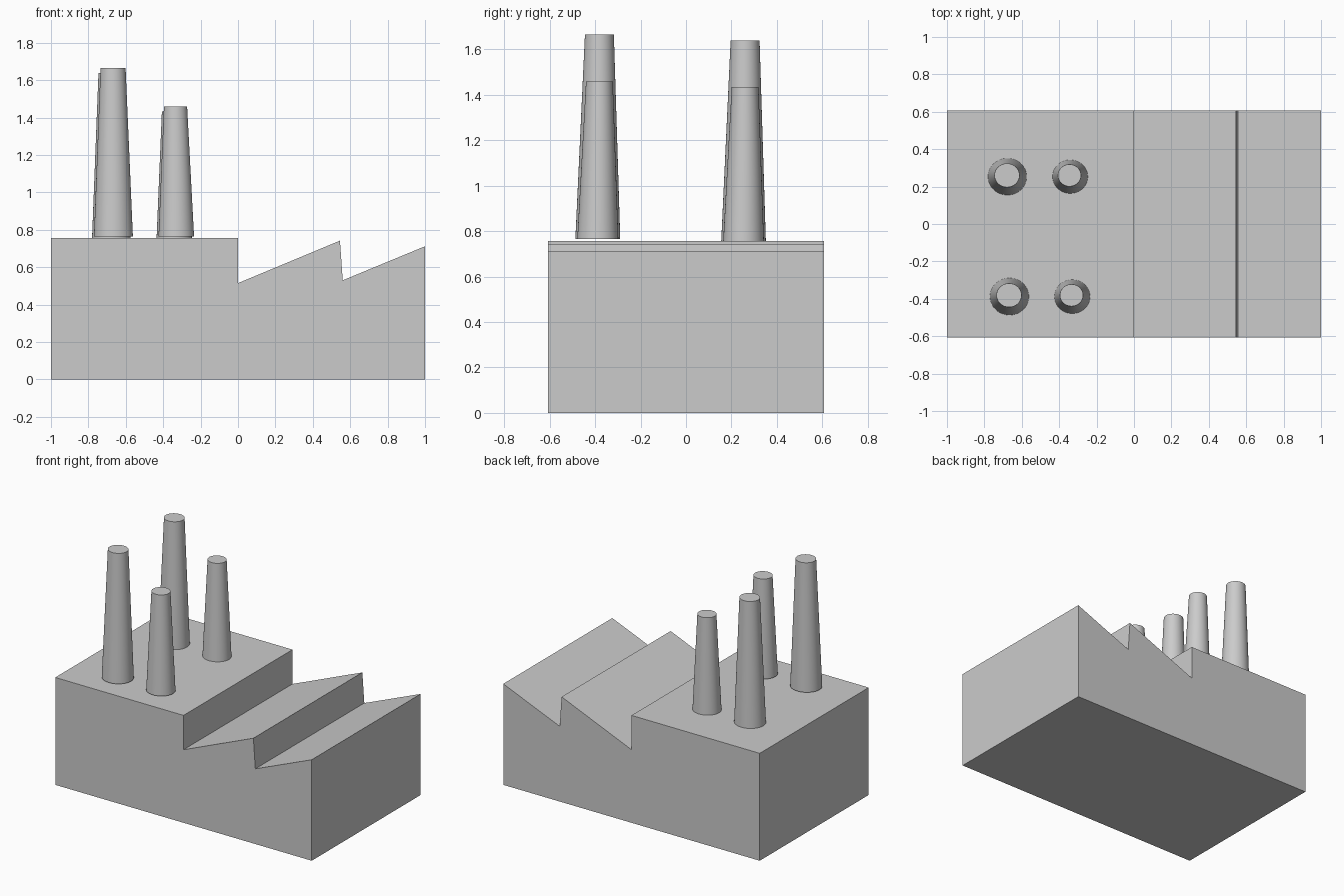
import bpy
import bmesh
from mathutils import Vector

cube = bpy.data.objects.get("Cube")
if cube:
    bpy.data.objects.remove(cube, do_unlink=True)

GREY = (0.6, 0.6, 0.6, 1)
mat = bpy.data.materials.new("plain grey")
mat.use_nodes = True
mat.diffuse_color = GREY
mat.node_tree.nodes["Principled BSDF"].inputs["Base Color"].default_value = GREY


def add_object(name, bm):
    mesh = bpy.data.meshes.new(name)
    bmesh.ops.recalc_face_normals(bm, faces=bm.faces[:])
    bm.to_mesh(mesh)
    bm.free()
    mesh.materials.append(mat)
    obj = bpy.data.objects.new(name, mesh)
    bpy.context.collection.objects.link(obj)
    return obj


# Building: side profile with a flat block and a sawtooth roof, extruded in depth
def building(profile, half_depth):
    bm = bmesh.new()
    face = bm.faces.new([bm.verts.new((x, -half_depth, z)) for x, z in profile])
    out = bmesh.ops.extrude_face_region(bm, geom=[face])
    verts = [v for v in out["geom"] if isinstance(v, bmesh.types.BMVert)]
    bmesh.ops.translate(bm, verts=verts, vec=(0, 2 * half_depth, 0))
    return add_object("factory_building", bm)


building([(-1, 0), (1, 0), (1, 0.712), (0.56, 0.53), (0.545, 0.742),
          (0, 0.515), (0, 0.757), (-1, 0.757)], 0.607)


# Chimney: slightly oval tapered stack whose top is shifted by a small lean
def chimney(name, base, height, radius, top_radius, lean):
    bm = bmesh.new()
    bmesh.ops.create_cone(bm, cap_ends=True, segments=64, radius1=radius,
                          radius2=top_radius, depth=height)
    bmesh.ops.scale(bm, verts=bm.verts[:], vec=(1, 0.95, 1))
    bmesh.ops.translate(bm, verts=bm.verts[:],
                        vec=Vector(base) + Vector((0, 0, height / 2)))
    top = [v for v in bm.verts if v.co.z > base[2] + height / 2]
    bmesh.ops.translate(bm, verts=top, vec=(*lean, 0))
    obj = add_object(name, bm)
    bpy.ops.object.select_all(action="DESELECT")
    obj.select_set(True)
    bpy.context.view_layer.objects.active = obj
    bpy.ops.object.shade_smooth_by_angle()


# Two rows of a tall and a short chimney
for row, y, z, shift in (("front", -0.388, 0.764, 0), ("back", 0.253, 0.739, -0.011)):
    chimney("tall_chimney_" + row, (-0.666 + shift, y, z), 0.9,
            0.104, 0.067, (-0.002, 0.007))
    chimney("short_chimney_" + row, (-0.33 + shift, y, z), 0.694,
            0.095, 0.062, (-0.004, 0.007))
